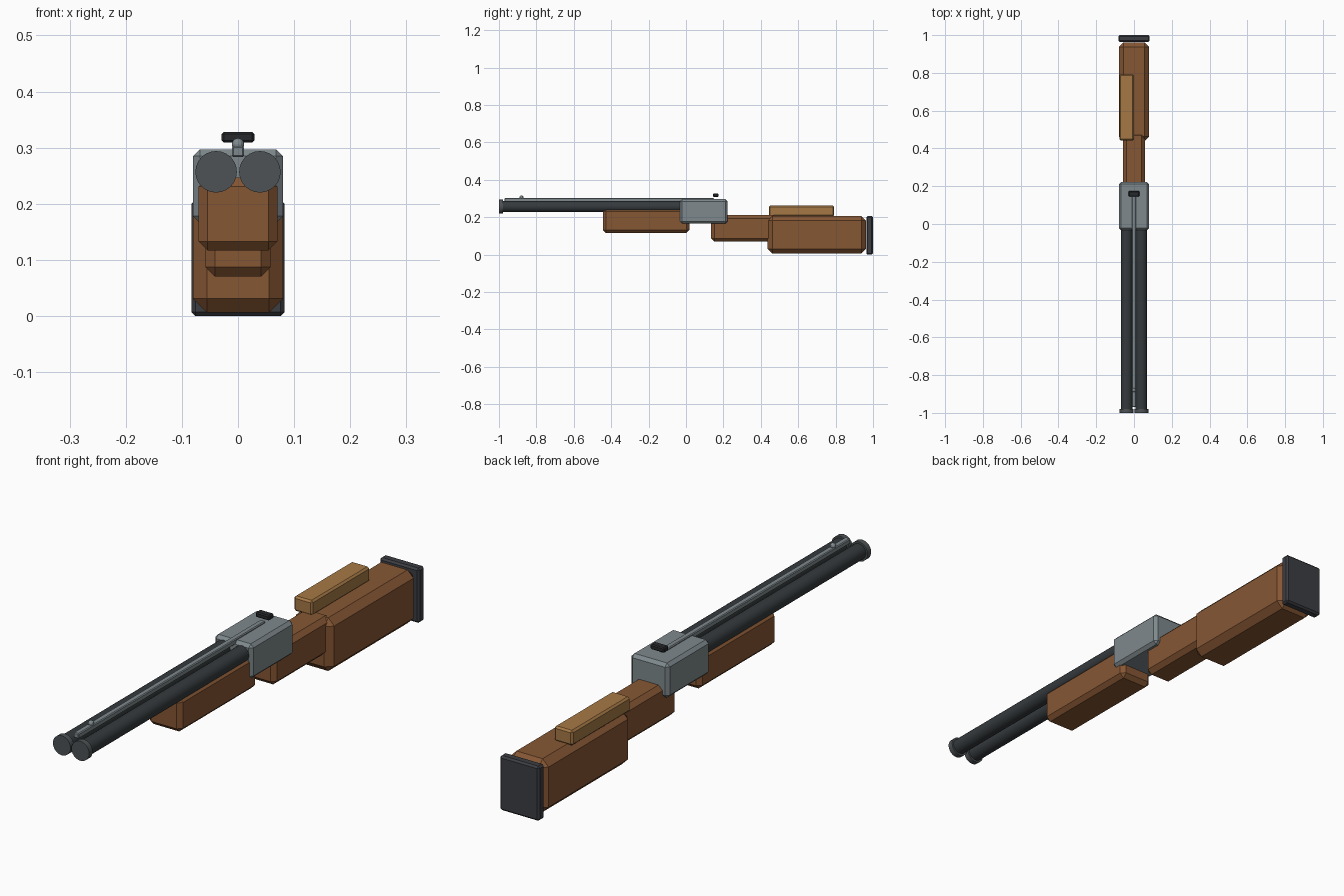
import bpy
import math

if "Cube" in bpy.data.objects:
    bpy.data.objects.remove(bpy.data.objects["Cube"])


def mat(name, rgb):
    m = bpy.data.materials.new(name)
    m.diffuse_color = (*rgb, 1)
    m.use_nodes = True
    m.node_tree.nodes["Principled BSDF"].inputs["Base Color"].default_value = m.diffuse_color
    return m


WOOD = mat("walnut", (0.24, 0.095, 0.034))
PALE = mat("pale_wood", (0.38, 0.19, 0.06))
STEEL = mat("steel", (0.21, 0.25, 0.265))
BLUED = mat("blued_steel", (0.035, 0.042, 0.046))
MUZZLE = mat("muzzle_steel", (0.075, 0.085, 0.09))
RUBBER = mat("rubber", (0.045, 0.047, 0.055))
BLACK = mat("black", (0.02, 0.022, 0.025))


def box(name, x, y, z, material, chamfer):
    """Chamfered box from (min, max) ranges on each axis."""
    bpy.ops.mesh.primitive_cube_add(
        size=1, location=[(a + b) / 2 for a, b in (x, y, z)])
    o = bpy.context.object
    o.name = name
    o.scale = [b - a for a, b in (x, y, z)]
    bpy.ops.object.transform_apply(location=False, rotation=False, scale=True)
    b = o.modifiers.new("chamfer", 'BEVEL')
    b.width = chamfer
    b.segments = 1
    o.data.materials.append(material)
    return o


def tube(name, x, y0, y1, z, r, material):
    """Capped cylinder along y."""
    bpy.ops.mesh.primitive_cylinder_add(
        vertices=24, radius=r, depth=y1 - y0,
        location=(x, (y0 + y1) / 2, z), rotation=(math.pi / 2, 0, 0))
    o = bpy.context.object
    o.name = name
    o.data.materials.append(material)
    bpy.ops.object.shade_smooth_by_angle(angle=math.radians(30))


# Side-by-side barrels with muzzle rings
for side, x in (("left", -0.039), ("right", 0.039)):
    tube(f"barrel_{side}", x, -0.985, 0.0, 0.257, 0.030, BLUED)
    tube(f"muzzle_ring_{side}", x, -1.0, -0.979, 0.257, 0.037, MUZZLE)

# Sighting rib, front bead and rear sight
box("rib", (-0.011, 0.011), (-0.97, 0.15), (0.283, 0.303), STEEL, 0.003)
bpy.ops.mesh.primitive_uv_sphere_add(
    segments=12, ring_count=8, radius=0.011, location=(0, -0.88, 0.306))
bead = bpy.context.object
bead.name = "front_bead"
bead.data.materials.append(STEEL)
box("rear_sight", (-0.029, 0.029), (0.145, 0.174), (0.309, 0.328), BLACK, 0.004)

# Receiver
box("receiver", (-0.08, 0.08), (-0.033, 0.223), (0.166, 0.297), STEEL, 0.012)

# Wooden furniture
box("forend", (-0.07, 0.07), (-0.445, 0.018), (0.117, 0.247), WOOD, 0.016)
box("grip", (-0.058, 0.058), (0.135, 0.485), (0.07, 0.211), WOOD, 0.017)
box("stock", (-0.08, 0.08), (0.437, 0.962), (0.006, 0.208), WOOD, 0.025)
box("cheek_rest", (-0.078, 0.0), (0.443, 0.792), (0.205, 0.262), PALE, 0.007)

# Butt pad
box("butt_pad", (-0.083, 0.083), (0.964, 1.0), (0.0, 0.207), RUBBER, 0.007)
